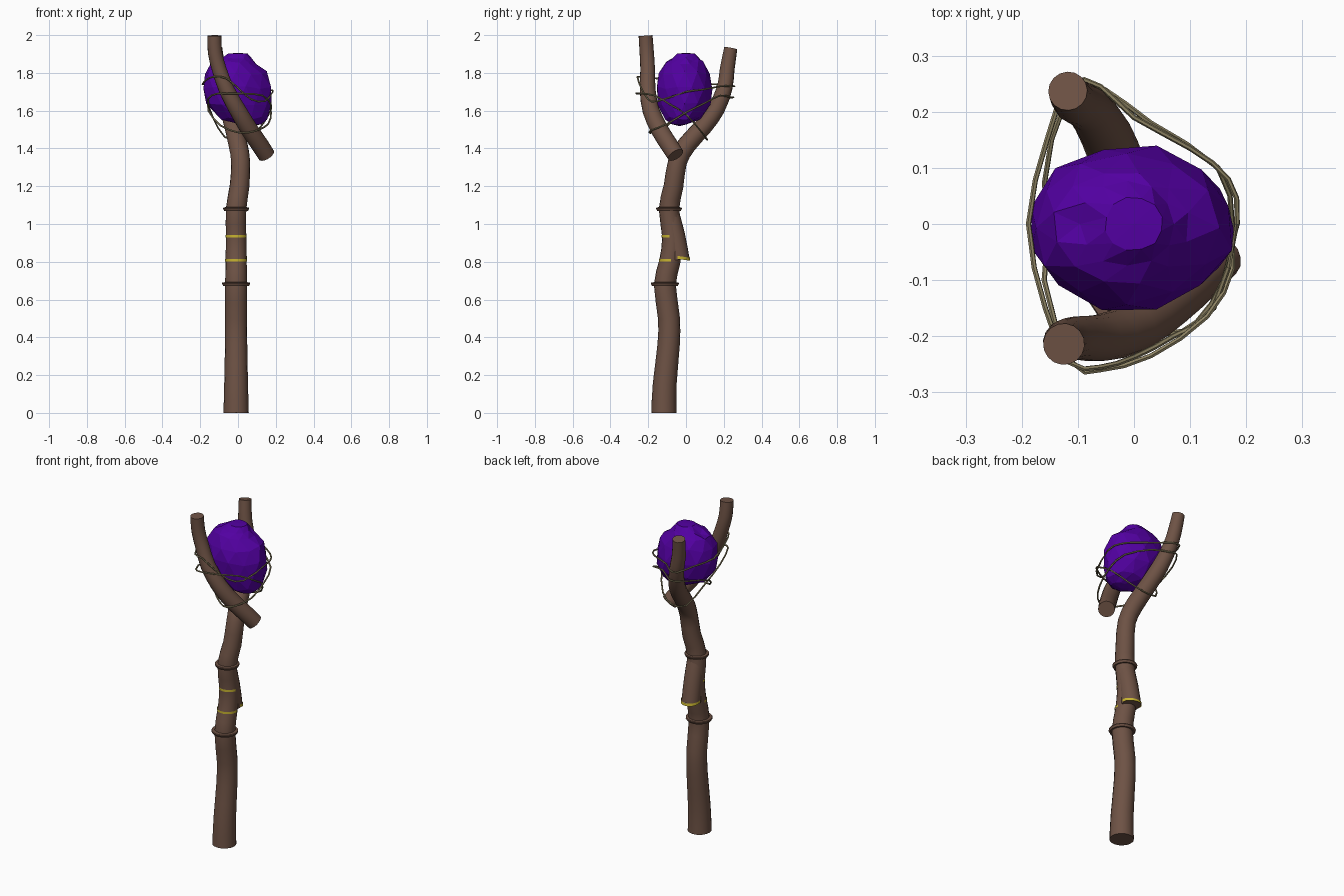
import bpy, bmesh, math, random
from mathutils import Vector

if "Cube" in bpy.data.objects:
    bpy.data.objects.remove(bpy.data.objects["Cube"])

random.seed(4)


def mat(name, rgb):
    m = bpy.data.materials.new(name)
    m.diffuse_color = (*rgb, 1)
    m.use_nodes = True
    m.node_tree.nodes["Principled BSDF"].inputs["Base Color"].default_value = m.diffuse_color
    return m


BARK = mat("bark brown", (0.155, 0.085, 0.059))
PURPLE = mat("crystal purple", (0.085, 0.0, 0.36))
VINE = mat("vine khaki", (0.26, 0.22, 0.12))
GOLD = mat("gold", (0.58, 0.46, 0.03))


def finish(name, bm, material, smooth=True):
    bmesh.ops.recalc_face_normals(bm, faces=bm.faces)
    for f in bm.faces:
        f.smooth = smooth
    for e in bm.edges:
        if e.calc_face_angle(0) > math.radians(40):
            e.smooth = False
    me = bpy.data.meshes.new(name)
    bm.to_mesh(me)
    bm.free()
    me.materials.append(material)
    ob = bpy.data.objects.new(name, me)
    bpy.context.collection.objects.link(ob)
    return ob


def refine(pts, closed):
    # Catmull-Rom midpoint insertion
    n, out = len(pts), []
    for i in range(n if closed else n - 1):
        if closed:
            a, b, c, d = (pts[(i + k) % n] for k in (-1, 0, 1, 2))
        else:
            a, b, c, d = (pts[min(max(i + k, 0), n - 1)] for k in (-1, 0, 1, 2))
        out += [b, (b + c) * 0.5625 - (a + d) * 0.0625]
    return out if closed else out + [pts[-1]]


def tube(name, path, material, sides=16, closed=False, smooth_path=True):
    # path entries: x, y, z, radius
    pts = [Vector(p) for p in path]
    if smooth_path:
        pts = refine(pts, closed)
    n, bm, rings = len(pts), bmesh.new(), []
    side = None
    for i, p in enumerate(pts):
        lo = pts[i - 1] if closed or i else p
        hi = pts[(i + 1) % n] if closed or i < n - 1 else p
        t = (hi.xyz - lo.xyz).normalized()
        if side is None:
            side = t.orthogonal()
        side = (side - t * side.dot(t)).normalized()
        up = t.cross(side)
        rings.append([bm.verts.new(p.xyz + (side * math.cos(a) + up * math.sin(a)) * p.w)
                      for a in (2 * math.pi * k / sides for k in range(sides))])
    pairs = list(zip(rings, rings[1:]))
    if closed:
        # line the last ring up with the first
        off = min(range(sides), key=lambda k: (rings[0][k].co - rings[-1][0].co).length)
        pairs.append((rings[-1], rings[0][off:] + rings[0][:off]))
    else:
        bm.faces.new(rings[0])
        bm.faces.new(rings[-1])
    for r, s in pairs:
        for k in range(sides):
            j = (k + 1) % sides
            bm.faces.new((r[k], r[j], s[j], s[k]))
    return finish(name, bm, material)


# Shaft flowing into the rear prong
tube("shaft", [
    (-.01, -.117, 0, .067), (-.01, -.113, .15, .063), (-.01, -.092, .36, .059),
    (-.01, -.09, .5, .058), (-.01, -.112, .68, .058), (-.01, -.086, .8, .056),
    (-.01, -.072, .93, .054), (-.01, -.09, 1.08, .054), (.008, -.066, 1.2, .052),
    (.014, -.045, 1.33, .05), (-.0, .005, 1.42, .05), (-.025, .095, 1.52, .048),
    (-.05, .16, 1.61, .046), (-.08, .205, 1.72, .041), (-.105, .218, 1.82, .039),
    (-.118, .237, 1.93, .035)], BARK)

# Front prong with a cut lower end
tube("front_prong", [
    (.15, -.055, 1.365, .046), (.115, -.09, 1.42, .047), (.06, -.14, 1.5, .047),
    (.0, -.185, 1.6, .045), (-.06, -.203, 1.71, .042), (-.1, -.203, 1.82, .039),
    (-.122, -.208, 1.91, .038), (-.125, -.214, 1.997, .037)], BARK)

# Cut twig bulging out of the back of the shaft
tube("twig_stub", [(-.01, -.09, 1.07, .05), (-.01, -.058, .94, .053),
                   (-.01, -.035, .812, .054)], BARK)

# Flared bark rings
for name, cy, z, r in (("lower_ring", -.112, .683, .075), ("upper_ring", -.09, 1.08, .069)):
    tube(name, [(-.01, cy, z - .010, r - .006), (-.01, cy, z + .002, r),
                (-.01, cy, z + .007, r - .002), (-.01, cy, z + .010, .05)],
         BARK, 16, False, False)


def band(name, cx, cy, z, r, start, end, tilt=0, height=.013, steps=14):
    # thin painted strip wrapped part way round a limb
    bm = bmesh.new()
    cols = []
    for k in range(steps + 1):
        a = math.radians(start + (end - start) * k / steps)
        x, y = r * math.cos(a), r * math.sin(a)
        cols.append([bm.verts.new((cx + x, cy + y + tilt * h, z + tilt * y + h))
                     for h in (-height / 2, height / 2)])
    for p, q in zip(cols, cols[1:]):
        bm.faces.new((p[0], q[0], q[1], p[1]))
    finish(name, bm, GOLD)


band("upper_gold_band", -.01, -.072, .935, .0565, 175, 345)
band("lower_gold_band", -.01, -.085, .807, .0585, 175, 365)
band("stub_gold_band", -.01, -.035, .822, .0565, -10, 190, -.15, .016)

# Faceted crystal: stacked irregular rings (z, centre x, centre y, radius x, radius y)
layers = [
    (1.528, .07, -.035, .055, .04), (1.56, .035, -.018, .125, .095),
    (1.635, .0, -.008, .174, .138), (1.72, -.008, -.007, .185, .149),
    (1.80, -.013, -.007, .167, .134), (1.853, -.022, -.006, .122, .102),
    (1.872, -.012, -.0, .085, .075), (1.903, .0, .0, .052, .048)]
bm = bmesh.new()
rows, N = [], 12
for i, (z, cx, cy, rx, ry) in enumerate(layers):
    row = []
    for k in range(N):
        a = 2 * math.pi * (k + .5 * (i % 2)) / N
        j = random.uniform(.965, 1.025)
        dz = 0 if i in (0, 7) else random.uniform(-.01, .01)
        row.append(bm.verts.new((cx + rx * j * math.cos(a), cy + ry * j * math.sin(a), z + dz)))
    rows.append(row)
for i in range(len(rows) - 1):
    r, s, o = rows[i], rows[i + 1], i % 2
    for k in range(N):
        j = (k + 1) % N
        if o:
            bm.faces.new((r[k], s[j], s[k]))
            bm.faces.new((r[k], r[j], s[j]))
        else:
            bm.faces.new((r[k], r[j], s[k]))
            bm.faces.new((r[j], s[j], s[k]))
for row, z in ((rows[0], 1.518), (rows[-1], 1.905)):
    c = sum((v.co for v in row), Vector()) / N
    tip = bm.verts.new((c.x, c.y, z))
    for k in range(N):
        bm.faces.new((row[k], row[(k + 1) % N], tip))
finish("crystal", bm, PURPLE, smooth=False)

# Vines lashing the crystal to the prongs
vines = {
    "upper_vine": [
        (.184, 0, 1.70), (.168, .08, 1.71), (.1, .135, 1.72), (0, .19, 1.73),
        (-.06, .245, 1.73), (-.115, .25, 1.73), (-.155, .15, 1.74), (-.188, 0, 1.74),
        (-.158, -.15, 1.77), (-.115, -.247, 1.78), (-.06, -.255, 1.77), (0, -.237, 1.72),
        (.07, -.2, 1.66), (.142, -.15, 1.65)],
    "front_high_vine": [
        (.162, 0, 1.58), (.1, .08, 1.49), (.02, .11, 1.45), (-.07, .1, 1.46),
        (-.135, .02, 1.57), (-.16, -.1, 1.66), (-.11, -.247, 1.69), (-.06, -.26, 1.69),
        (.03, -.235, 1.69), (.13, -.165, 1.68), (.175, -.08, 1.63)],
    "front_low_vine": [
        (.175, 0, 1.59), (.15, .1, 1.64), (.03, .18, 1.68), (-.05, .238, 1.67),
        (-.1, .245, 1.67), (-.147, .15, 1.65), (-.157, 0, 1.6), (-.09, -.1, 1.52),
        (0, -.17, 1.485), (.06, -.195, 1.485), (.112, -.175, 1.5), (.16, -.1, 1.53)]}
for name, pts in vines.items():
    tube(name, [(*p, .0048) for p in pts], VINE, 6, True)
